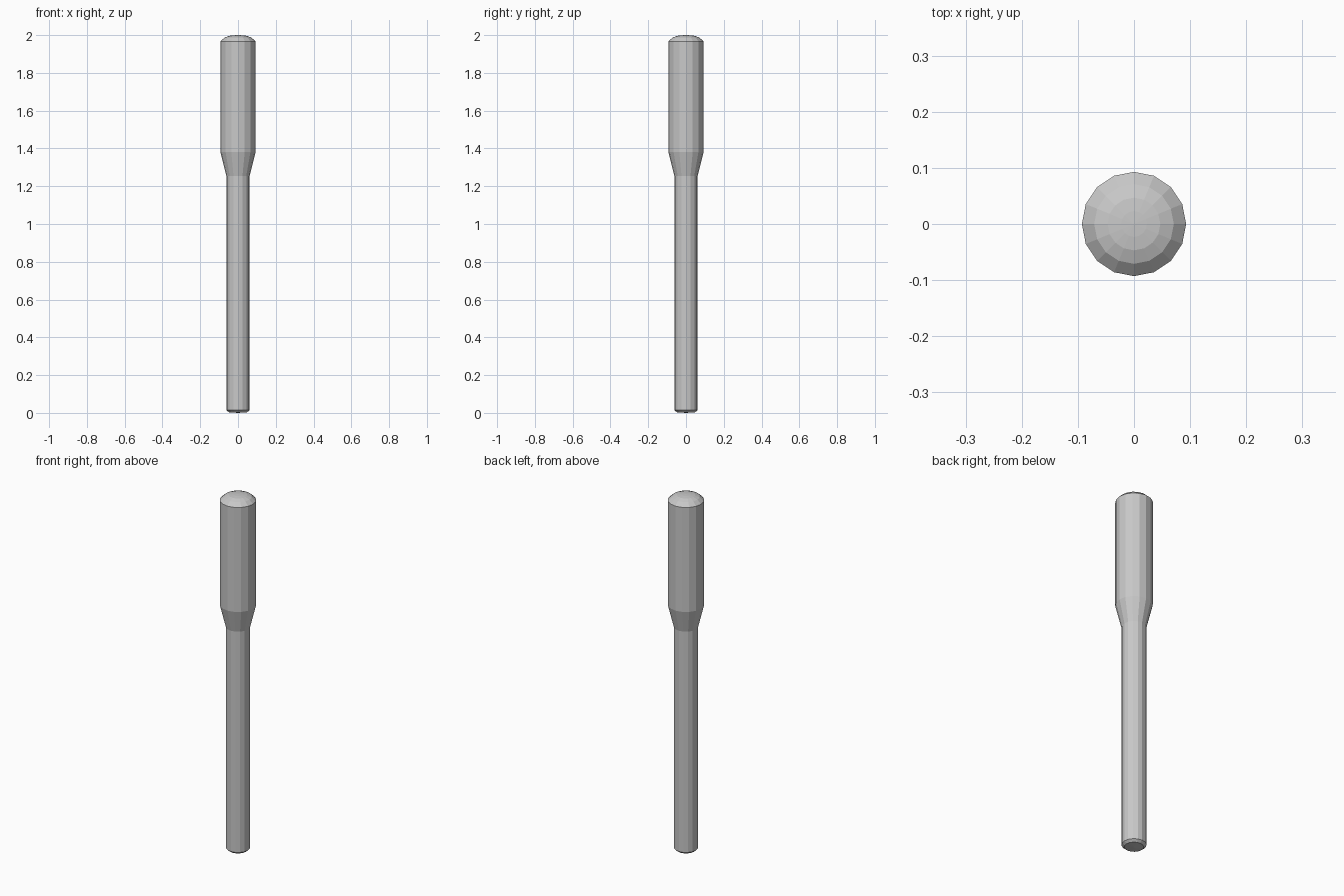
import bpy
import bmesh
from math import cos, sin, tau

cube = bpy.data.objects.get("Cube")
if cube:
    bpy.data.objects.remove(cube, do_unlink=True)

SIDES = 16

# Plain grey finish
grey = bpy.data.materials.new("plain grey")
grey.use_nodes = True
colour = (0.58, 0.58, 0.58, 1)
grey.diffuse_color = colour
grey.node_tree.nodes["Principled BSDF"].inputs["Base Color"].default_value = colour


def lathe(name, profile):
    """Turn a (radius, height) profile, listed bottom to top, into a flat-faced solid."""
    bm = bmesh.new()
    rings = []
    for radius, z in profile:
        if radius == 0:
            rings.append([bm.verts.new((0, 0, z))] * SIDES)
        else:
            angles = [tau * i / SIDES for i in range(SIDES)]
            rings.append([bm.verts.new((radius * cos(a), radius * sin(a), z)) for a in angles])
    for low, high in zip(rings, rings[1:]):
        for i in range(SIDES):
            j = (i + 1) % SIDES
            corners = dict.fromkeys((low[i], low[j], high[j], high[i]))
            bm.faces.new(list(corners))
    bm.normal_update()
    mesh = bpy.data.meshes.new(name)
    bm.to_mesh(mesh)
    bm.free()
    mesh.materials.append(grey)
    obj = bpy.data.objects.new(name, mesh)
    bpy.context.collection.objects.link(obj)
    return obj


# Slim shaft with a chamfered foot, flared collar, wide grip and shallow domed end
foot = [(0, 0), (0.048, 0.003), (0.062, 0.015)]
collar = [(0.062, 1.255), (0.093, 1.38)]
dome = [(0.093, 1.967), (0.071, 1.987), (0.047, 1.996), (0.023, 1.999), (0, 2)]
lathe("turned_rod", foot + collar + dome)
